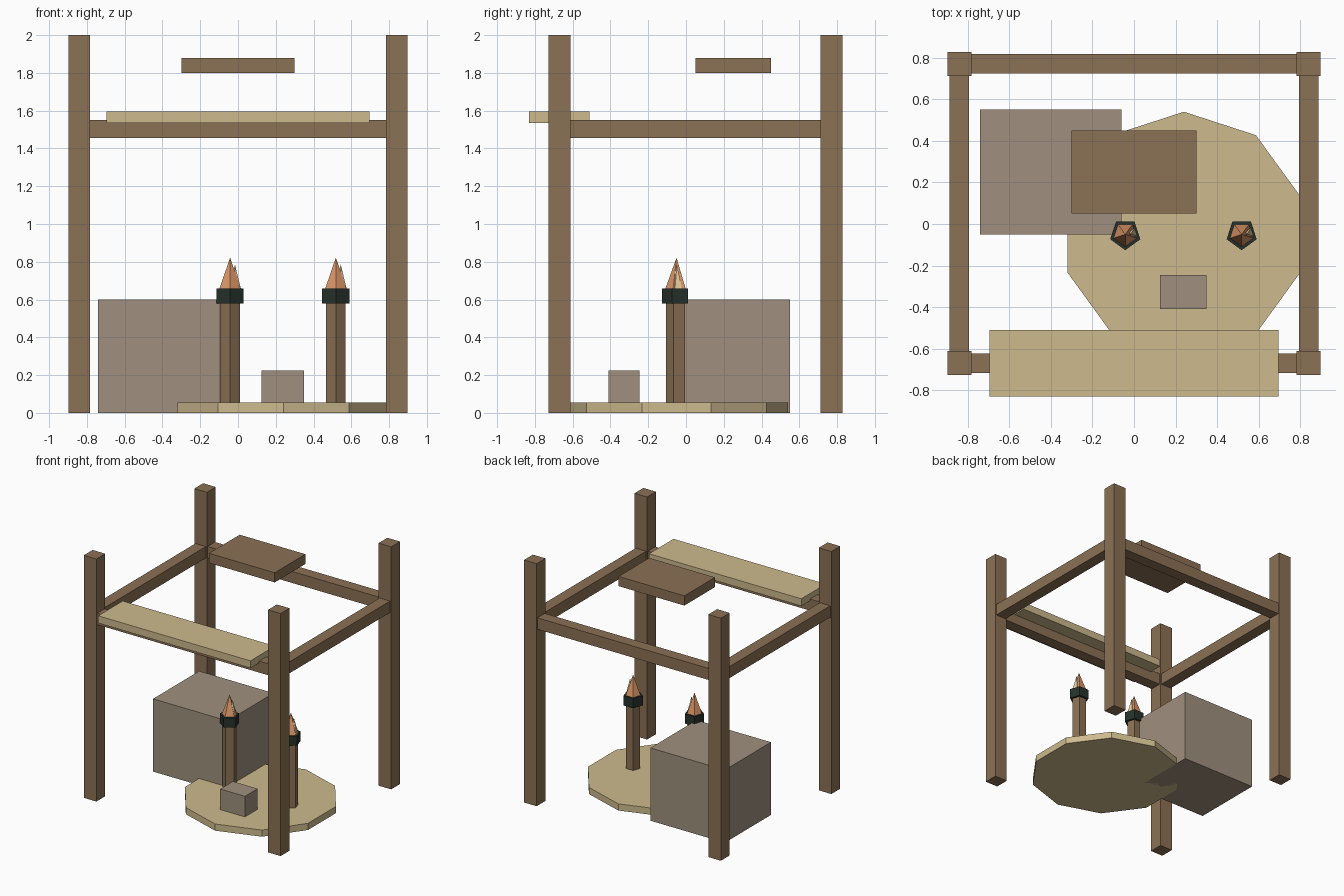
import bpy
from math import pi

if "Cube" in bpy.data.objects:
    bpy.data.objects.remove(bpy.data.objects["Cube"])


def material(name, rgb):
    m = bpy.data.materials.new(name)
    m.diffuse_color = (*rgb, 1)
    m.use_nodes = True
    m.node_tree.nodes["Principled BSDF"].inputs["Base Color"].default_value = m.diffuse_color
    return m


WOOD = material("dark_wood", (0.26, 0.165, 0.09))
PALE = material("pale_wood", (0.61, 0.49, 0.27))
STONE = material("stone", (0.35, 0.28, 0.21))
IRON = material("iron", (0.02, 0.032, 0.025))
FLAME = material("flame", (0.72, 0.31, 0.14))
GLOW = material("glow", (0.85, 0.65, 0.36))


def finish(name, mat):
    ob = bpy.context.object
    ob.name = name
    ob.data.materials.append(mat)
    return ob


def box(name, x, y, z, mat):
    """Block given by its (min, max) range on each axis."""
    lo, hi = zip(x, y, z)
    bpy.ops.mesh.primitive_cube_add(
        size=1, location=[(a + b) / 2 for a, b in zip(lo, hi)])
    bpy.context.object.scale = [b - a for a, b in zip(lo, hi)]
    bpy.ops.object.transform_apply(location=False, rotation=False, scale=True)
    return finish(name, mat)


def prism(name, sides, r1, r2, x, y, z0, z1, mat, turn=0):
    """Low-poly cylinder or cone from z0 to z1."""
    bpy.ops.mesh.primitive_cone_add(
        vertices=sides, radius1=r1, radius2=r2, depth=z1 - z0,
        location=(x, y, (z0 + z1) / 2), rotation=(0, 0, turn))
    return finish(name, mat)


# Four corner posts
for sx, side in ((-1, "left"), (1, "right")):
    xs = sorted((sx * 0.783, sx * 0.898))
    box(f"front_{side}_post", xs, (-0.727, -0.612), (0, 2), WOOD)
    box(f"back_{side}_post", xs, (0.713, 0.828), (0, 2), WOOD)
    # Side rails
    box(f"{side}_rail", sorted((sx * 0.793, sx * 0.888)),
        (-0.612, 0.713), (1.455, 1.55), WOOD)

# Front and back rails
box("front_rail", (-0.783, 0.783), (-0.717, -0.622), (1.455, 1.55), WOOD)
box("back_rail", (-0.783, 0.783), (0.723, 0.818), (1.455, 1.55), WOOD)

# Counter plank and hanging board
box("counter_plank", (-0.695, 0.695), (-0.83, -0.51), (1.535, 1.595), PALE)
box("upper_board", (-0.3, 0.3), (0.05, 0.45), (1.80, 1.88), WOOD)

# Crates and round floor
box("large_crate", (-0.74, -0.06), (-0.05, 0.55), (0, 0.6), STONE)
box("small_crate", (0.125, 0.35), (-0.41, -0.245), (0.05, 0.225), STONE)
prism("round_floor", 10, 0.59, 0.59, 0.24, -0.05, 0, 0.055, PALE)

# Two torches: shaft, iron collar, main flame and small side flame
for n, x in (("left", -0.042), ("right", 0.518)):
    y = -0.05
    prism(f"{n}_torch_shaft", 5, 0.055, 0.055, x, y, 0.05, 0.6, WOOD, pi)
    prism(f"{n}_torch_collar", 5, 0.076, 0.076, x, y, 0.578, 0.658, IRON, pi)
    prism(f"{n}_torch_flame", 5, 0.062, 0, x, y, 0.65, 0.822, FLAME, pi)
    prism(f"{n}_torch_spark", 5, 0.035, 0, x + 0.026, y + 0.002,
          0.65, 0.785, GLOW, pi)
